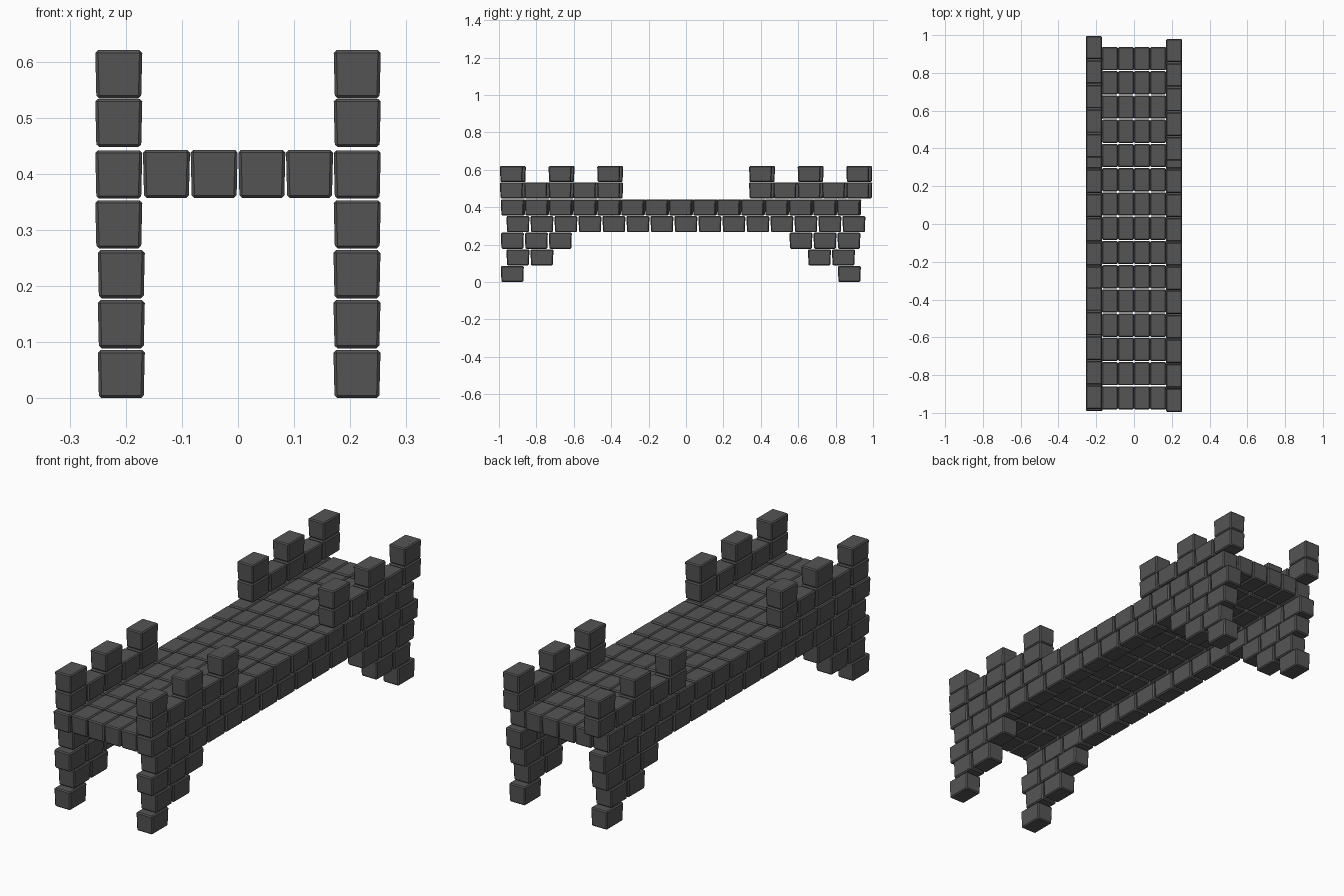
import bpy, bmesh
from mathutils import Matrix, Vector

if "Cube" in bpy.data.objects:
    bpy.data.objects.remove(bpy.data.objects["Cube"])

LENGTH, WIDTH, HEIGHT = 0.123, 0.084, 0.086   # one stone
PITCH = 0.1283                                # stone spacing along y
ROW = 0.0889                                  # course height

stone = bpy.data.materials.new("dark grey stone")
stone.diffuse_color = (0.09, 0.09, 0.09, 1)
stone.use_nodes = True
stone.node_tree.nodes["Principled BSDF"].inputs["Base Color"].default_value = stone.diffuse_color


def add_stone(bm, x, y, z):
    """Slightly tapered block centred on x, starting at y, resting on z."""
    verts = bmesh.ops.create_cube(bm, size=1)["verts"]
    for v in verts:
        s = 0.95 if v.co.z < 0 else 1.0
        v.co = Vector((x + v.co.x * WIDTH * s,
                       y + LENGTH / 2 + v.co.y * LENGTH * s,
                       z + HEIGHT / 2 + v.co.z * HEIGHT))


def make_part(name, places):
    bm = bmesh.new()
    for p in places:
        add_stone(bm, *p)
    mesh = bpy.data.meshes.new(name)
    bm.to_mesh(mesh)
    bm.free()
    mesh.materials.append(stone)
    ob = bpy.data.objects.new(name, mesh)
    bpy.context.collection.objects.link(ob)
    bev = ob.modifiers.new("worn edges", 'BEVEL')
    bev.width = 0.005
    bev.segments = 1
    return ob


def run(start, count, pitch=PITCH):
    return [start + i * pitch for i in range(count)]


# Stepped legs: fewer stones per course towards the ground
leg_rows = [
    run(-0.99, 1) + run(0.812, 1),
    run(-0.96, 2) + run(0.652, 2),
    run(-0.99, 3) + run(0.553, 3),
]
# Full-length side beams
beam_rows = [run(-0.96, 15), run(-0.99, 15)]

for side, sx in (("left", -1), ("right", 1)):
    leg_x = -0.208 if sx < 0 else 0.212
    wall_x = sx * 0.2125
    shift = 0.016 if sx < 0 else 0.0
    make_part(side + "_legs",
              [(leg_x, y, i * ROW) for i, r in enumerate(leg_rows) for y in r])
    make_part(side + "_side_beam",
              [(wall_x, y, (3 + i) * ROW) for i, r in enumerate(beam_rows) for y in r])
    # Parapets at both ends, every other stone carrying a raised merlon
    ends = [run(-0.995 + shift, 5, 0.13), run(0.337 + shift, 5, 0.13)]
    make_part(side + "_parapets",
              [(wall_x, y, 5 * ROW + 0.003) for r in ends for y in r])
    make_part(side + "_merlons",
              [(wall_x, y, 6 * ROW + 0.001) for r in ends for y in r[::2]])

# Walkway: four stones wide
make_part("walkway",
          [((c - 1.5) * 0.085, y, 4 * ROW + 0.001)
           for c in range(4) for y in run(-0.982, 15)])
